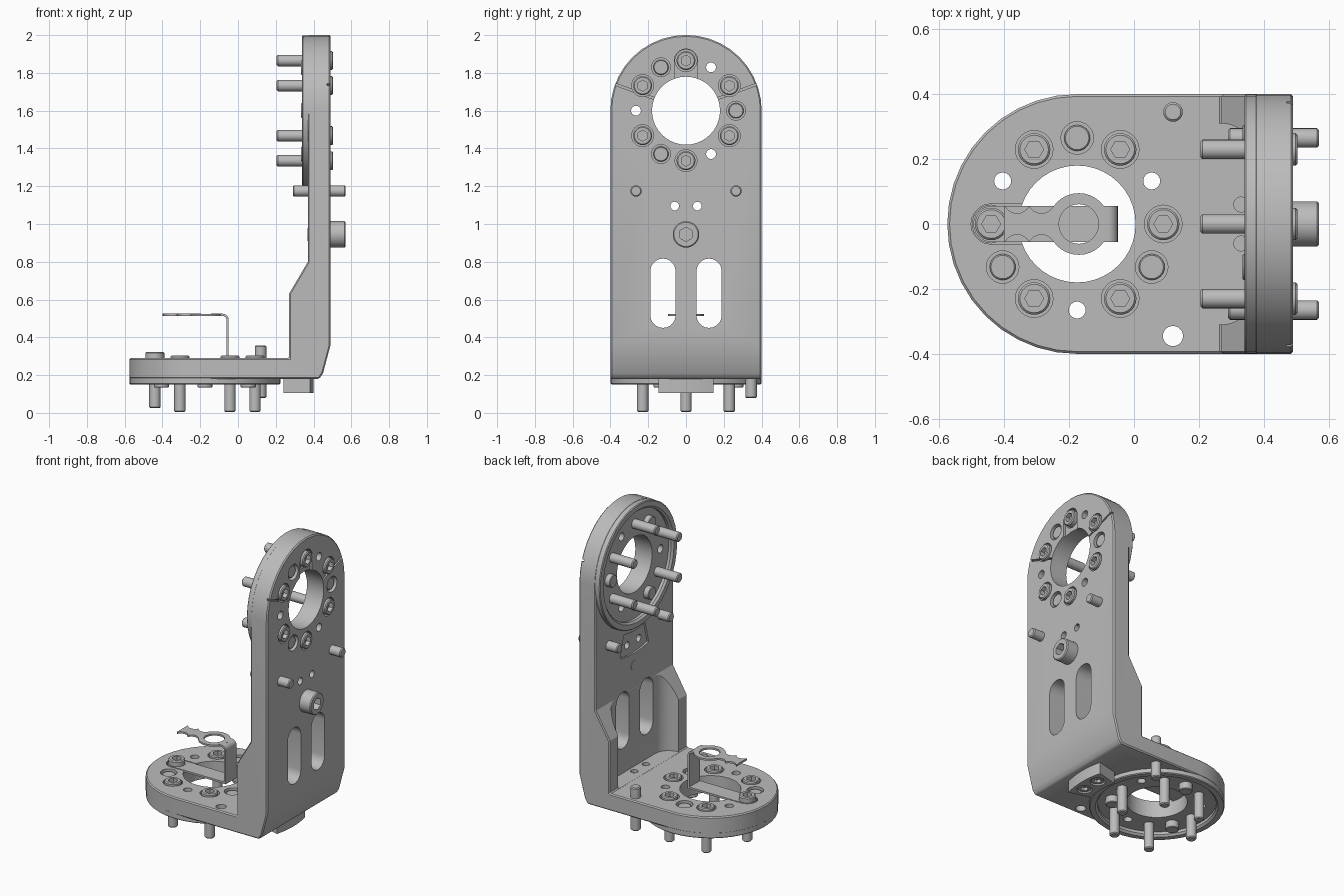
import bpy, bmesh
from math import sin, cos, radians, pi
from mathutils import Matrix, Vector

if "Cube" in bpy.data.objects:
    bpy.data.objects.remove(bpy.data.objects["Cube"])

metal = bpy.data.materials.new("satin grey metal")
metal.use_nodes = True
GREY = (0.5, 0.5, 0.5, 1)
metal.diffuse_color = GREY
metal.node_tree.nodes["Principled BSDF"].inputs["Base Color"].default_value = GREY


def frame(u, v, w, origin):
    m = Matrix((u, v, w)).transposed().to_4x4()
    m.translation = Vector(origin)
    return m


# Flange frames: w leaves the screw-head face, u points to the bend
BASE = frame((1, 0, 0), (0, 1, 0), (0, 0, 1), (-0.175, 0, 0.29))
UP = frame((0, 0, -1), (0, 1, 0), (1, 0, 0), (0.49, 0, 1.6))
SIDE = frame((1, 0, 0), (0, 0, 1), (0, -1, 0), (0, 0, 0))


def finish(name, bm, m):
    bmesh.ops.transform(bm, matrix=m, verts=bm.verts)
    bmesh.ops.recalc_face_normals(bm, faces=bm.faces)
    mesh = bpy.data.meshes.new(name)
    bm.to_mesh(mesh)
    bm.free()
    mesh.materials.append(metal)
    ob = bpy.data.objects.new(name, mesh)
    bpy.context.collection.objects.link(ob)
    return ob


def prism(name, pts, w0, w1, m):
    bm = bmesh.new()
    low = [bm.verts.new((u, v, w0)) for u, v in pts]
    top = [bm.verts.new((u, v, w1)) for u, v in pts]
    bm.faces.new(low)
    bm.faces.new(top)
    for i in range(len(pts)):
        j = (i + 1) % len(pts)
        bm.faces.new((low[i], low[j], top[j], top[i]))
    return finish(name, bm, m)


def lathe(name, profile, m, u=0, v=0, n=24, ring=False):
    bm = bmesh.new()
    loops = [[bm.verts.new((u + r * cos(2 * pi * i / n), v + r * sin(2 * pi * i / n), w))
              for i in range(n)] for r, w in profile]
    pairs = list(zip(loops, loops[1:]))
    if ring:
        pairs.append((loops[-1], loops[0]))
    else:
        bm.faces.new(loops[0])
        bm.faces.new(loops[-1])
    for a, b in pairs:
        for i in range(n):
            j = (i + 1) % n
            bm.faces.new((a[i], a[j], b[j], b[i]))
    return finish(name, bm, m)


def arc(cu, cv, r, a0, a1, n):
    return [(cu + r * cos(radians(a0 + (a1 - a0) * i / n)),
             cv + r * sin(radians(a0 + (a1 - a0) * i / n))) for i in range(n + 1)]


def apply(ob, mod):
    bpy.context.view_layer.objects.active = ob
    bpy.ops.object.modifier_apply(modifier=mod.name)


def boolean(ob, tool, op="DIFFERENCE"):
    mod = ob.modifiers.new("cut", "BOOLEAN")
    mod.operation, mod.solver, mod.object = op, "EXACT", tool
    tool.hide_render = True
    apply(ob, mod)
    bpy.data.objects.remove(tool)


def drill(ob, m, u, v, r, w0=-0.4, w1=0.1, n=24):
    boolean(ob, lathe("cutter", [(r, w0), (r, w1)], m, u, v, n))


def polar(angle, r=0.265):
    return r * cos(radians(angle)), r * sin(radians(angle))


# Bent bracket: side profile trimmed by two round-ended outlines
profile = [(-0.6, 0.18), (0.43, 0.18), (0.45, 0.21), (0.49, 0.36), (0.49, 2.1), (0.37, 2.1),
           (0.37, 0.8), (0.27, 0.63), (0.27, 0.29), (-0.6, 0.29)]
bracket = prism("bracket", profile, -0.5, 0.5, SIDE)
for m, r, end in ((BASE, 0.4, 1.0), (UP, 0.4005, 1.7)):
    outline = arc(0, 0, r, 90, 270, 20) + [(end, -r), (end, r)]
    boolean(bracket, prism("outline", outline, -2, 2, m), "INTERSECT")
bevel = bracket.modifiers.new("edge", "BEVEL")
bevel.width, bevel.segments, bevel.angle_limit = 0.007, 1, radians(40)
bevel.limit_method = "ANGLE"
bevel.use_clamp_overlap = False
apply(bracket, bevel)

# Pocket between the two side ribs
corner = arc(0.2695, 0.21, 0.1, 90, 0, 6)
pocket = [(0.1, 0.31)] + corner + [(x, -y) for x, y in reversed(corner)] + [(0.1, -0.31)]
boolean(bracket, prism("cutter", pocket, 0.2905, 0.95, Matrix.Identity(4)))

# Flange holes, counterbores and clip notch, the same on both flanges
for m in (BASE, UP):
    drill(bracket, m, 0, 0, 0.18, n=40)
    notch = arc(-0.265, 0, 0.062, 90, 270, 10) + [(-0.1, -0.062), (-0.1, 0.062)]
    boolean(bracket, prism("cutter", notch, -0.015, 0.05, m))
    for k in range(6):
        drill(bracket, m, *polar(60 * k), 0.058, w0=-0.04)
    for k in range(3):
        drill(bracket, m, *polar(30 + 120 * k), 0.026)
        drill(bracket, m, *polar(90 + 120 * k), 0.05, w0=-0.03)

# Long slots, slits, sector pocket and small holes
for s in (1, -1):
    slot = arc(0.85, s * 0.122, 0.067, 90, 270, 10) + arc(1.083, s * 0.122, 0.067, -90, 90, 10)
    boolean(bracket, prism("cutter", slot, -0.3, 0.1, UP))
    slit = [(-0.162, s * 0.42), (-0.15, s * 0.42), (-0.059, s * 0.17), (-0.071, s * 0.17)]
    boolean(bracket, prism("cutter", slit, -0.02, 0.1, UP))
sector = arc(0, 0, 0.43, -14.6, 14.6, 8) + arc(0, 0, 0.575, 14.6, -14.6, 8)
boolean(bracket, prism("cutter", sector, -0.2, -0.108, UP))
for s in (1, -1):
    drill(bracket, UP, 0.505, s * 0.06, 0.023)
    drill(bracket, BASE, 0.505, s * 0.06, 0.023, w0=-0.02)
drill(bracket, BASE, 0.295, -0.345, 0.031)

# Raised locating rims
for name, m, w in (("lower_rim", BASE, -0.14), ("upper_rim", UP, -0.15)):
    lathe(name, [(0.35, -0.1), (0.35, w + 0.012), (0.362, w), (0.394, w), (0.399, w + 0.005),
                 (0.399, -0.1)], m, n=40, ring=True)

# Socket screws and dowels on each flange
SCREW = [(0.024, -0.285), (0.03, -0.279), (0.03, -0.035), (0.05, -0.035), (0.05, 0.007),
         (0.044, 0.013)]
for side, m in (("lower", BASE), ("upper", UP)):
    for k in range(6):
        u, v = polar(60 * k)
        lift = 0.02 if (side, k) == ("lower", 3) else 0
        screw = lathe(f"{side}_screw_{k + 1}", [(r, w + lift) for r, w in SCREW], m, u, v)
        drill(screw, m, u, v, 0.029, w0=-0.015 + lift, n=6)
    for k in range(3):
        u, v = polar(90 + 120 * k)
        lathe(f"{side}_dowel_{k + 1}", [(0.036, -0.156), (0.04, -0.152), (0.04, -0.014),
                                        (0.036, -0.01)], m, u, v)

# Long locating pins
PIN = [(0.024, -0.2), (0.03, -0.194), (0.03, 0.074), (0.024, 0.08)]
for s, side in ((1, "left"), (-1, "right")):
    lathe(f"upper_pin_{side}", PIN, UP, 0.425, s * 0.265)
lathe("lower_pin", [(r, w - 0.012) for r, w in PIN], BASE, 0.295, 0.345)

# Large cap screw on the upright
cap = lathe("cap_screw", [(0.035, -0.122), (0.035, 0.0), (0.07, 0.0), (0.07, 0.074),
                          (0.064, 0.08)], UP, 0.655, 0, 32)
drill(cap, UP, 0.655, 0, 0.038, w0=0.03, n=6)

# Stop block under the bend with two sunk screws
block = prism("stop_block", sector, -0.185, -0.105, BASE)
for s, side in ((1, "left"), (-1, "right")):
    drill(block, BASE, 0.505, s * 0.06, 0.045, w0=-0.3, w1=-0.15)
    sunk = lathe(f"block_screw_{side}", [(0.038, -0.18), (0.038, -0.14)], BASE, 0.505, s * 0.06)
    drill(sunk, BASE, 0.505, s * 0.06, 0.022, w0=-0.3, w1=-0.16, n=6)

# Bent spring clip with a ring eye and scalloped tip
path = ([(-0.40, 0.525)] + arc(-0.08, 0.495, 0.03, 90, 0, 6) + [(-0.05, 0.278), (-0.44, 0.278),
        (-0.44, 0.290), (-0.062, 0.290)] + arc(-0.08, 0.495, 0.018, 0, 90, 6) + [(-0.40, 0.513)])
clip = prism("clip", path, -0.055, 0.055, SIDE)
WORLD = Matrix.Identity(4)
boolean(clip, lathe("eye", [(0.095, 0.5132), (0.095, 0.5248)], WORLD, -0.17, 0, 32), "UNION")
drill(clip, WORLD, -0.17, 0, 0.061, w0=0.45, w1=0.6, n=32)
for s in (1, -1):
    for x in (-0.36, -0.285):
        drill(clip, WORLD, x, s * 0.075, 0.042, w0=0.45, w1=0.6)
lathe("clip_foot", [(0.055, 0.2785), (0.055, 0.2905)], WORLD, -0.44, 0)

# Smooth curved walls, keep edges crisp
bpy.ops.object.select_all(action="DESELECT")
for ob in bpy.context.collection.objects:
    if ob.type == "MESH" and metal.name in ob.data.materials:
        ob.select_set(True)
        bpy.context.view_layer.objects.active = ob
bpy.ops.object.shade_smooth_by_angle(angle=radians(30))
